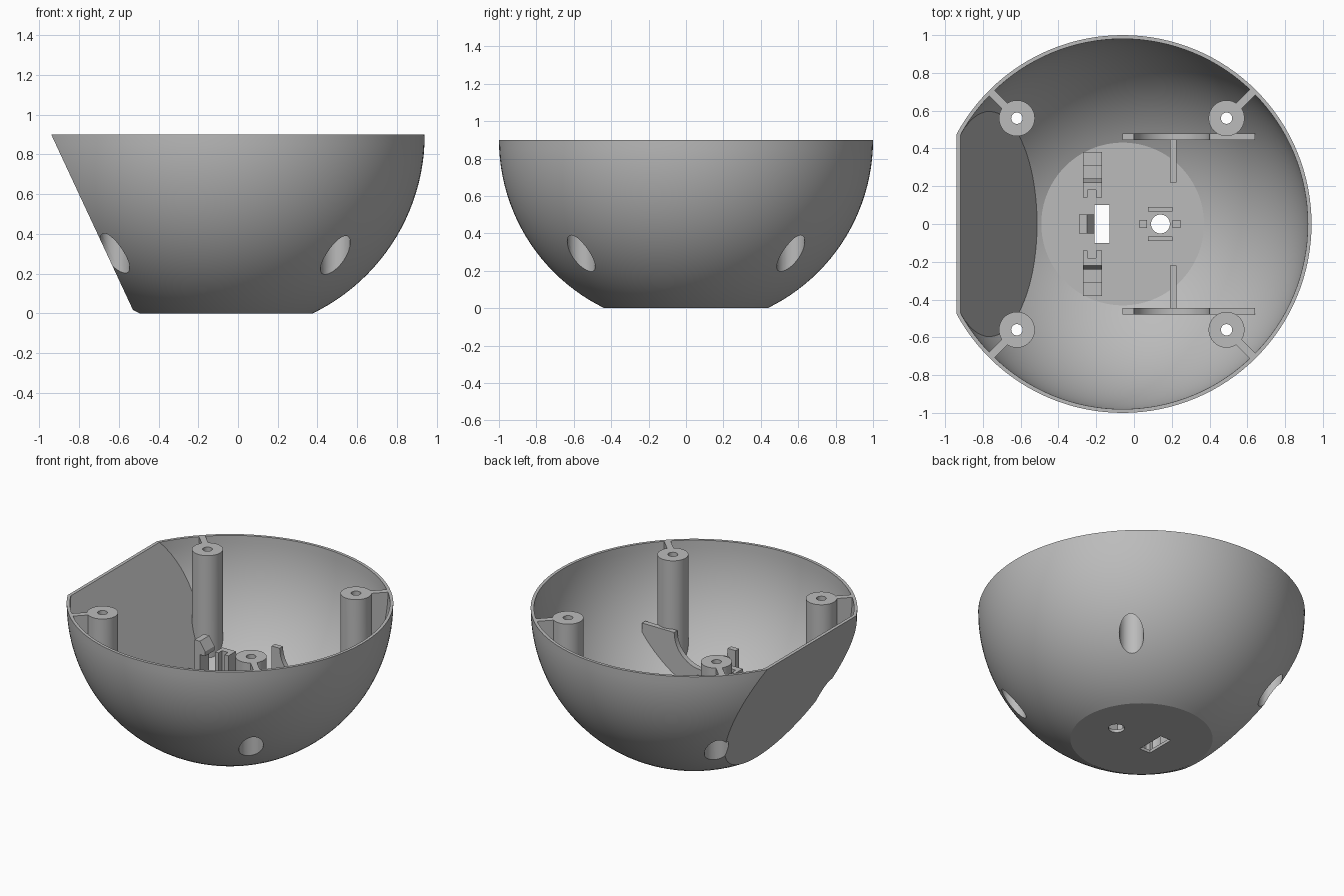
import bpy, bmesh, math
from mathutils import Vector, Matrix

if "Cube" in bpy.data.objects:
    bpy.data.objects.remove(bpy.data.objects["Cube"], do_unlink=True)

grey = bpy.data.materials.new("plain grey")
grey.use_nodes = True
grey.diffuse_color = (0.5, 0.5, 0.5, 1)
grey.node_tree.nodes["Principled BSDF"].inputs["Base Color"].default_value = (0.5, 0.5, 0.5, 1)

CX, RIM = -0.06, 0.9
SLOPE = Vector((-0.88, 0, -0.41)).normalized()


def finish(name, bm):
    bmesh.ops.recalc_face_normals(bm, faces=bm.faces)
    me = bpy.data.meshes.new(name)
    bm.to_mesh(me)
    bm.free()
    me.materials.append(grey)
    ob = bpy.data.objects.new(name, me)
    bpy.context.collection.objects.link(ob)
    return ob


def bowl_solid(name, inset, top):
    """Sphere cut by floor, rim and the sloping side, all moved in by inset."""
    bm = bmesh.new()
    bmesh.ops.create_uvsphere(bm, u_segments=128, v_segments=64, radius=1 - inset)
    bmesh.ops.translate(bm, vec=(CX, 0, RIM), verts=bm.verts)
    cuts = [(Vector((0, 0, inset)), Vector((0, 0, -1))),
            (Vector((0, 0, top)), Vector((0, 0, 1))),
            (Vector((-0.94, 0, RIM)) - SLOPE * inset, SLOPE)]
    for co, no in cuts:
        geom = bm.verts[:] + bm.edges[:] + bm.faces[:]
        cut = bmesh.ops.bisect_plane(bm, geom=geom, plane_co=co, plane_no=no, clear_outer=True)
        edges = [e for e in cut["geom_cut"] if isinstance(e, bmesh.types.BMEdge)]
        bmesh.ops.contextual_create(bm, geom=edges)
    return finish(name, bm)


def cylinder(name, x, y, z0, z1, r):
    bm = bmesh.new()
    bmesh.ops.create_cone(bm, cap_ends=True, segments=48, radius1=r, radius2=r, depth=z1 - z0,
                          matrix=Matrix.Translation((x, y, (z0 + z1) / 2)))
    return finish(name, bm)


def box(name, x0, x1, y0, y1, z0, z1, turn=None):
    bm = bmesh.new()
    bmesh.ops.create_cube(bm, size=1)
    bmesh.ops.scale(bm, vec=(x1 - x0, y1 - y0, z1 - z0), verts=bm.verts)
    bmesh.ops.translate(bm, vec=((x0 + x1) / 2, (y0 + y1) / 2, (z0 + z1) / 2), verts=bm.verts)
    if turn:
        bmesh.ops.transform(bm, matrix=turn, verts=bm.verts)
    return finish(name, bm)


def prism(name, points, axis, a, b):
    """Extrude an outline in (x, z) along y, or in (y, z) along x."""
    bm = bmesh.new()
    place = (lambda u, v: (u, a, v)) if axis == "y" else (lambda u, v: (a, u, v))
    face = bm.faces.new([bm.verts.new(place(u, v)) for u, v in points])
    new = bmesh.ops.extrude_face_region(bm, geom=[face])["geom"]
    move = (0, b - a, 0) if axis == "y" else (b - a, 0, 0)
    bmesh.ops.translate(bm, vec=move, verts=[v for v in new if isinstance(v, bmesh.types.BMVert)])
    return finish(name, bm)


def boolean(ob, tool, operation):
    mod = ob.modifiers.new("cut", "BOOLEAN")
    mod.operation, mod.object, mod.solver = operation, tool, "EXACT"
    bpy.context.view_layer.objects.active = ob
    bpy.ops.object.modifier_apply(modifier=mod.name)


# Shell and the solid that trims everything inside it
shell = bowl_solid("bowl_shell", 0, RIM)
cavity = bowl_solid("cavity_cutter", 0.02, RIM + 0.05)
trim = bowl_solid("trim_helper", 0.01, RIM)
boolean(shell, cavity, "DIFFERENCE")
helpers = [cavity, trim]
parts = [shell]


def add(ob, trimmed=True):
    if trimmed:
        boolean(ob, trim, "INTERSECT")
    parts.append(ob)
    return ob


# Four screw posts with ribs, screw holes and counterbores
for x, end in ((-0.62, "right"), (0.49, "left")):
    for side, depth in ((-1, "front"), (1, "back")):
        y = 0.56 * side
        tag = f"{depth}_{end}"
        post = add(cylinder(f"{tag}_screw_post", x, y, 0.05, RIM, 0.095))
        angle = math.atan2(side, 1 if x > 0 else -1)
        turn = Matrix.Translation((x, y, 0)) @ Matrix.Rotation(angle, 4, "Z")
        rib = add(box(f"{tag}_post_rib", 0.085, 0.4, -0.02, 0.02, 0.05, RIM, turn))
        bore = cylinder("counterbore_cutter", x, y, -0.1, 0.78, 0.075)
        hole = cylinder("screw_cutter", x, y, 0.1, 1, 0.03)
        for ob in (post, rib, shell):
            boolean(ob, bore, "DIFFERENCE")
        boolean(post, hole, "DIFFERENCE")
        helpers += [bore, hole]

# Floor openings
openings = [box("slot_cutter", -0.21, -0.13, -0.1, 0.1, -0.1, 0.1),
            cylinder("round_cutter", 0.14, 0, -0.1, 0.1, 0.05)]
for cutter in openings:
    boolean(shell, cutter, "DIFFERENCE")
helpers += openings

# Paired cradle walls with a round seat, their braces, and stepped brackets
arc = [(0.2 + 0.2 * math.cos(t), 0.44 - 0.2 * math.sin(t))
       for t in (math.pi * i / 24 for i in range(25))]
cradle = [(0.64, 0)] + [(0.64, 0.44)] + arc + [(-0.06, 0.44), (-0.06, 0)]
steps = [(0.14, 0), (0.14, 0.46), (0.22, 0.46), (0.24, 0.38), (0.24, 0.28),
         (0.31, 0.28), (0.31, 0.16), (0.38, 0.16), (0.38, 0)]
for s, tag in ((-1, "front"), (1, "back")):
    add(prism(f"{tag}_cradle_wall", cradle, "y", s * 0.445, s * 0.48))
    add(box(f"{tag}_cradle_brace", 0.19, 0.225, *sorted((s * 0.22, s * 0.46)), 0, 0.2))
    bracket = add(prism(f"{tag}_stepped_bracket", [(s * y, z) for y, z in steps], "x", -0.27, -0.17))
    notch = box("notch_cutter", -0.245, -0.2, *sorted((s * 0.1, s * 0.18)), -0.1, 0.6)
    boolean(bracket, notch, "DIFFERENCE")
    helpers.append(notch)
    add(box(f"{tag}_guide_bar", 0.075, 0.205, *sorted((s * 0.065, s * 0.09)), 0, 0.12))

# Latch with a sloping hook
latch = [(-0.29, 0), (-0.29, 0.61), (-0.25, 0.61), (-0.21, 0.55), (-0.21, 0.52), (-0.25, 0.52), (-0.25, 0)]
add(prism("latch_hook", latch, "y", -0.05, 0.05))

# Small blocks beside the round opening
for x, tag in ((0.05, "right"), (0.225, "left")):
    add(box(f"{tag}_guide_block", x - 0.02, x + 0.02, -0.02, 0.02, 0, 0.12))

for ob in helpers:
    bpy.data.objects.remove(ob, do_unlink=True)

# One material slot, smooth curves and sharp edges
bpy.ops.object.select_all(action="DESELECT")
for ob in parts:
    ob.data.materials.clear()
    ob.data.materials.append(grey)
    ob.select_set(True)
bpy.context.view_layer.objects.active = shell
bpy.ops.object.shade_smooth_by_angle(angle=math.radians(25))
